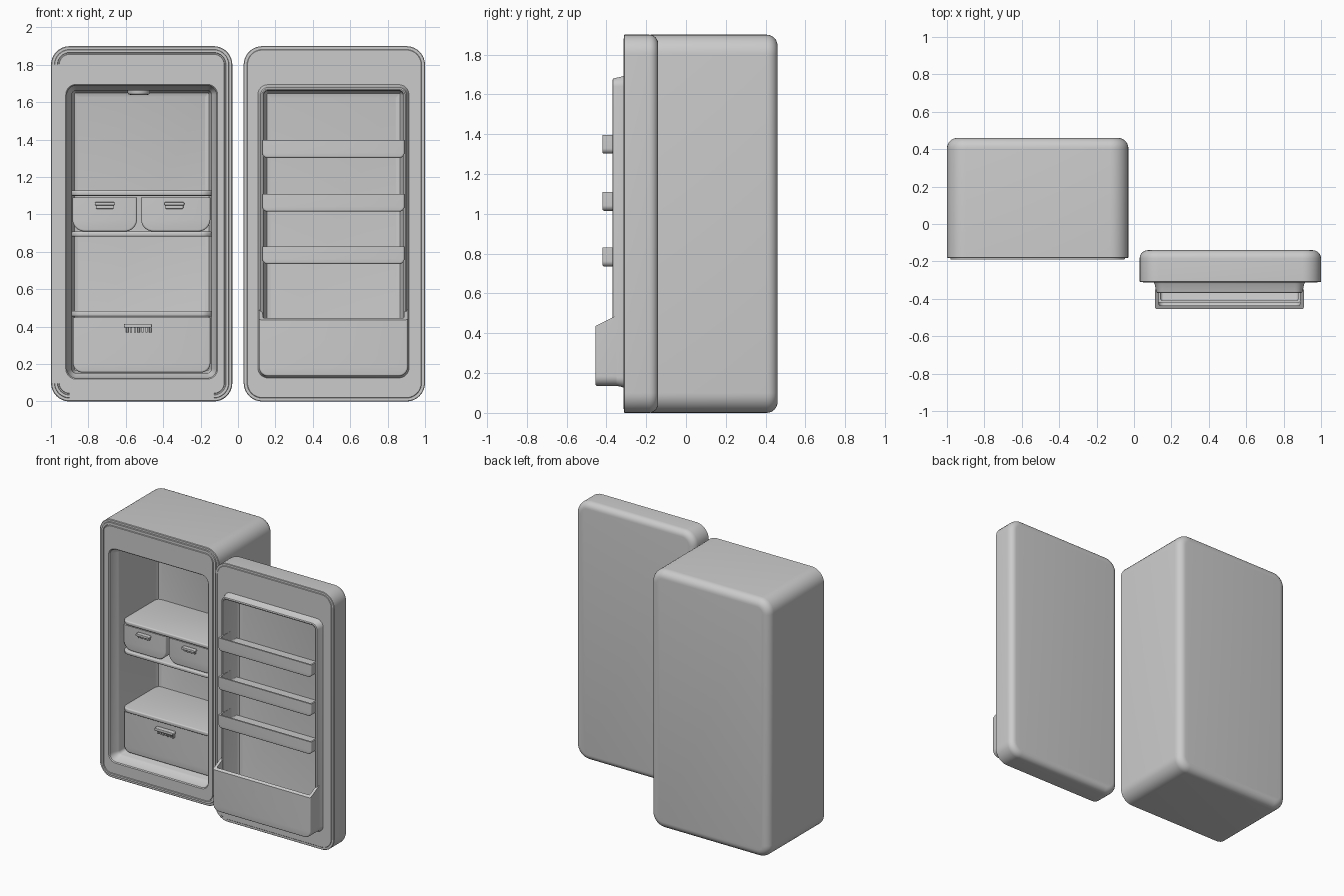
import bpy, bmesh
from math import sin, cos, pi, radians
from mathutils import Vector

if "Cube" in bpy.data.objects:
    bpy.data.objects.remove(bpy.data.objects["Cube"])


def finish(bm, name, angle=32):
    bmesh.ops.recalc_face_normals(bm, faces=bm.faces)
    me = bpy.data.meshes.new(name)
    bm.to_mesh(me)
    bm.free()
    ob = bpy.data.objects.new(name, me)
    bpy.context.collection.objects.link(ob)
    bpy.ops.object.select_all(action='DESELECT')
    ob.select_set(True)
    bpy.context.view_layer.objects.active = ob
    bpy.ops.object.shade_smooth_by_angle(angle=radians(angle))
    return ob


def inset(rect, d, t):
    """Rounded rectangle (u0, u1, v0, v1, radius) shrunk by d, placed at depth t."""
    u0, u1, v0, v1, r = rect
    return (u0 + d, u1 - d, v0 + d, v1 - d, max(r - d, 0.004), t)


def rounded_end(rect, b, t, sign, n=6):
    """Rings from the end cap at depth t outwards to full size; sign = direction to the body."""
    return [inset(rect, b * (1 - sin(a)), t + sign * b * (1 - cos(a)))
            for a in [i * pi / 2 / n for i in range(n + 1)]]


def loft(rings, axis='y', n=8):
    """Bridge rounded-rectangle rings and cap both ends."""
    bm = bmesh.new()
    loops = []
    for u0, u1, v0, v1, r, t in rings:
        corners = [(u1 - r, v1 - r), (u0 + r, v1 - r), (u0 + r, v0 + r), (u1 - r, v0 + r)]
        loop = []
        for k, (cu, cv) in enumerate(corners):
            for i in range(n + 1):
                a = (k + i / n) * pi / 2
                u, v = cu + r * cos(a), cv + r * sin(a)
                loop.append(bm.verts.new((u, t, v) if axis == 'y' else (u, v, t)))
        loops.append(loop)
    for a, b in zip(loops, loops[1:]):
        for i in range(len(a)):
            j = (i + 1) % len(a)
            bm.faces.new((a[i], a[j], b[j], b[i]))
    bm.faces.new(loops[0])
    bm.faces.new(loops[-1])
    return bm


def tray(name, x0, x1, z0, top, front, back, r, wall=0.012, slope=0.0):
    """Open-topped bin with rounded lower corners; its rim rises by slope towards the back."""
    outer = (x0, x1, z0, top + 0.5, r)
    rings = [inset(outer, wall + 0.004, front + wall), inset(outer, wall, front + wall + 0.01),
             inset(outer, wall, back), inset(outer, 0, back)]
    rings += rounded_end(outer, 0.01, front, 1, 4)[::-1]
    bm = loft(rings)
    cut = bmesh.ops.bisect_plane(bm, geom=bm.verts[:] + bm.edges[:] + bm.faces[:],
                                 plane_co=Vector((0, front, top)),
                                 plane_no=Vector((0, -slope, 1)).normalized(), clear_outer=True)
    edges = [e for e in cut['geom_cut'] if isinstance(e, bmesh.types.BMEdge)]
    bmesh.ops.edgenet_fill(bm, edges=edges)
    return finish(bm, name)


def block(name, x0, x1, y0, y1, z0, z1, r=0.006):
    rect = (x0, x1, z0, z1, r)
    b = r * 0.6
    return finish(loft(rounded_end(rect, b, y0, 1, 3) + rounded_end(rect, b, y1, -1, 3)[::-1], n=4), name)


# cabinet: rounded shell, gasket step, chamfered opening, hollow interior
shell = (-1.0, -0.03, 0.0, 1.9, 0.10)
opening = (-0.915, -0.115, 0.125, 1.69, 0.05)
rings = rounded_end(shell, 0.055, 0.46, -1)
rings += [inset(shell, 0, -0.178), inset(shell, 0.004, -0.182), inset(shell, 0.018, -0.182),
          inset(shell, 0.020, -0.19), inset(shell, 0.034, -0.19), inset(shell, 0.036, -0.184),
          inset(shell, 0.042, -0.184), inset(shell, 0.044, -0.19)]
rings += [inset(opening, -0.006, -0.19), inset(opening, 0, -0.184), inset(opening, 0.004, -0.15),
          inset(opening, 0.022, -0.12), inset(opening, 0.027, -0.11),
          inset(opening, 0.030, 0.30), inset(opening, 0.040, 0.322), inset(opening, 0.060, 0.33)]
finish(loft(rings), "cabinet")

# interior shelves with rounded front corners
for name, z0, z1 in (("upper_shelf", 1.10, 1.128), ("middle_shelf", 0.882, 0.908),
                     ("lower_shelf", 0.455, 0.485)):
    plan = (-0.893, -0.137, -0.085, 0.40, 0.06)
    finish(loft(rounded_end(plan, 0.008, z0, 1, 3) + rounded_end(plan, 0.008, z1, -1, 3)[::-1], 'z'), name)

# drawers and their pulls
for side, x0, x1 in (("left", -0.885, -0.54), ("right", -0.518, -0.148)):
    tray(side + "_drawer", x0, x1, 0.909, 1.09, -0.07, 0.325, 0.065)
    c = (x0 + x1) / 2 if side == "left" else -0.34
    block(side + "_drawer_pull", c - 0.053, c + 0.053, -0.10, -0.065, 1.048, 1.066)
    block(side + "_drawer_pull_plate", c - 0.048, c + 0.048, -0.082, -0.065, 1.03, 1.05)
tray("bottom_drawer", -0.882, -0.148, 0.155, 0.45, -0.07, 0.325, 0.05)
block("bottom_drawer_pull", -0.61, -0.46, -0.105, -0.065, 0.395, 0.415)
for i in range(7):
    x = -0.598 + i * 0.0205
    block(f"bottom_drawer_pull_rib_{i}", x, x + 0.012, -0.088, -0.065, 0.368, 0.398, 0.004)

# ceiling lamp
plan = (-0.59, -0.47, -0.02, 0.10, 0.059)
finish(loft(rounded_end(plan, 0.012, 1.640, 1, 3) + [inset(plan, 0, 1.675)], 'z'), "ceiling_lamp")

# door: rounded outer side, raised liner frame and recess
panel = (0.03, 1.0, 0.0, 1.9, 0.10)
frame = (0.11, 0.91, 0.13, 1.69, 0.05)
rings = rounded_end(panel, 0.045, -0.14, -1)
rings += [inset(panel, 0, -0.308), inset(panel, 0.003, -0.311), inset(panel, 0.018, -0.311),
          inset(panel, 0.021, -0.314)]
rings += [inset(frame, -0.004, -0.314), inset(frame, 0, -0.320), inset(frame, 0.008, -0.358),
          inset(frame, 0.011, -0.366), inset(frame, 0.018, -0.37), inset(frame, 0.025, -0.368),
          inset(frame, 0.029, -0.36), inset(frame, 0.034, -0.22), inset(frame, 0.044, -0.205),
          inset(frame, 0.065, -0.20)]
finish(loft(rings), "door")

# door racks and the deep bottom bin
for i, z in enumerate((1.302, 1.015, 0.735)):
    tray(f"door_rack_{i + 1}", 0.13, 0.89, z, z + 0.095, -0.42, -0.205, 0.028)
tray("door_bottom_bin", 0.112, 0.908, 0.135, 0.437, -0.455, -0.35, 0.05, wall=0.02, slope=0.5)
